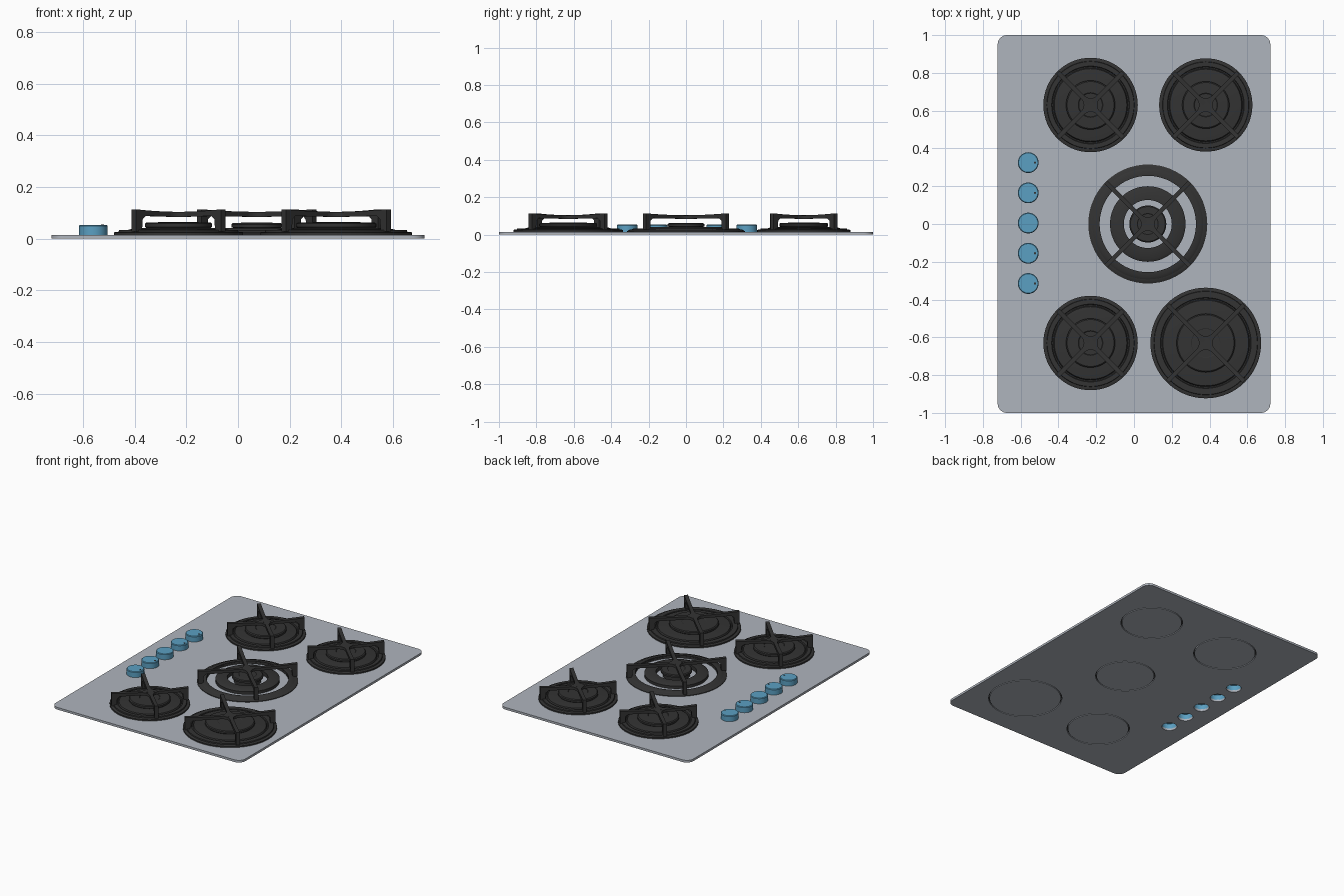
import bpy, bmesh
from math import pi, cos, sin

if "Cube" in bpy.data.objects:
    bpy.data.objects.remove(bpy.data.objects["Cube"])


def material(name, rgb):
    m = bpy.data.materials.new(name)
    m.use_nodes = True
    m.diffuse_color = (*rgb, 1)
    bsdf = m.node_tree.nodes["Principled BSDF"]
    bsdf.inputs["Base Color"].default_value = (*rgb, 1)
    bsdf.inputs["Roughness"].default_value = 0.6
    return m


STEEL = material("brushed steel", (0.43, 0.46, 0.51))
IRON = material("cast iron", (0.033, 0.033, 0.033))
BLUE = material("knob blue", (0.105, 0.35, 0.54))

PLATE_TOP = 0.015


def finish(obj, mat, smooth=True):
    obj.data.materials.append(mat)
    bpy.ops.object.select_all(action='DESELECT')
    obj.select_set(True)
    bpy.context.view_layer.objects.active = obj
    if smooth:
        bpy.ops.object.shade_smooth_by_angle(angle=pi / 6)
    return obj


def mesh_object(name, bm, loc, mat):
    bmesh.ops.recalc_face_normals(bm, faces=bm.faces)
    mesh = bpy.data.meshes.new(name)
    bm.to_mesh(mesh)
    bm.free()
    obj = bpy.data.objects.new(name, mesh)
    bpy.context.collection.objects.link(obj)
    obj.location = loc
    return finish(obj, mat)


def lathe(name, profile, loc, mat, steps=64):
    """Spin a closed (radius, z) outline around the vertical axis."""
    bm = bmesh.new()
    verts = [bm.verts.new((r, 0, z)) for r, z in profile]
    edges = [bm.edges.new((v, verts[(i + 1) % len(verts)])) for i, v in enumerate(verts)]
    bmesh.ops.spin(bm, geom=verts + edges, cent=(0, 0, 0), axis=(0, 0, 1),
                   angle=2 * pi, steps=steps, use_duplicate=False)
    bmesh.ops.remove_doubles(bm, verts=bm.verts, dist=1e-5)
    bmesh.ops.dissolve_degenerate(bm, edges=bm.edges, dist=1e-5)
    return mesh_object(name, bm, loc, mat)


def prism(bm, points, offset):
    """Extrude a flat outline by an offset vector."""
    face = bm.faces.new([bm.verts.new(p) for p in points])
    new = bmesh.ops.extrude_face_region(bm, geom=[face], use_keep_orig=True)
    moved = [g for g in new["geom"] if isinstance(g, bmesh.types.BMVert)]
    bmesh.ops.translate(bm, verts=moved, vec=offset)


def arc(cx, cy, r, start, end, n):
    return [(cx + r * cos(start + (end - start) * i / n),
             cy + r * sin(start + (end - start) * i / n)) for i in range(n + 1)]


def grate(name, x, y, R):
    """Two crossed arched bars with feet, joined by a filleted hub."""
    bm = bmesh.new()
    half, foot, n = 0.012, 0.028, 8
    inner = R - 0.032
    top = [(R * (i / n), 0.104 + 0.01 * (i / n) ** 2) for i in range(-n, n + 1)]
    top = [(r, 0.104 + 0.01 * (r / R) ** 2) for r, _ in top]
    under = [(inner, foot), (inner - 0.004, 0.075), (inner - 0.02, 0.088), (0, 0.084)]
    under += [(-r, z) for r, z in reversed(under[:-1])]
    side = top + [(R, foot)] + under + [(-R, foot)]
    for turn in (pi / 4, 3 * pi / 4):
        c, s = cos(turn), sin(turn)
        pts = [(r * c + half * s, r * s - half * c, z) for r, z in side]
        prism(bm, pts, (-2 * half * s, 2 * half * c, 0))
    # Hub: concave fillets between neighbouring bars
    f, hub = 0.045, []
    for k in range(4):
        a = pi / 2 * k + pi / 2
        d = (half + f) * 2 ** 0.5
        hub += arc(d * cos(a), d * sin(a), f, a - 3 * pi / 4, a - 5 * pi / 4, 6)
    prism(bm, [(px, py, 0.085) for px, py in hub], (0, 0, 0.0185))
    mesh_object(name, bm, (x, y, 0), IRON)


def ring(inner, outer, top):
    """Rounded-shoulder ring outline resting in the plate."""
    return [(inner, 0.01), (outer, 0.01), (outer, top - 0.008),
            (outer - 0.015, top), (inner, top)]


# Burner layout: name, x, y, radius, cap radius
BURNERS = [("back_right", -0.23, 0.63, 0.25, 0.13),
           ("back_left", 0.38, 0.63, 0.247, 0.125),
           ("front_right", -0.23, -0.63, 0.25, 0.13),
           ("front_left", 0.38, -0.63, 0.293, 0.155)]
CENTRE = (0.073, 0.0, 0.315)
KNOB_X = -0.56
KNOB_Y = [0.325 - 0.16 * i for i in range(5)]

# Plate: filled outline with knob holes and narrow burner slots
curve = bpy.data.curves.new("cooktop_plate", 'CURVE')
curve.dimensions, curve.fill_mode, curve.extrude = '2D', 'BOTH', PLATE_TOP / 2


def outline(points):
    spline = curve.splines.new('POLY')
    spline.points.add(len(points) - 1)
    for p, (px, py) in zip(spline.points, points):
        p.co = (px, py, 0, 1)
    spline.use_cyclic_u = True


def circle(cx, cy, r, n=64):
    outline(arc(cx, cy, r, 0, 2 * pi, n)[:-1])


W, L, C = 0.722, 1.0, 0.05
corners = [(1, 1), (-1, 1), (-1, -1), (1, -1)]
outline([p for k, (sx, sy) in enumerate(corners)
         for p in arc(sx * (W - C), sy * (L - C), C, k * pi / 2, (k + 1) * pi / 2, 8)])
for ky in KNOB_Y:
    circle(KNOB_X, ky, 0.048, 32)
slots = [(x, y, R * 0.8) for _, x, y, R, _ in BURNERS] + [(*CENTRE[:2], 0.19)]
for x, y, r in slots:
    circle(x, y, r)
    circle(x, y, r - 0.006)
plate = bpy.data.objects.new("cooktop_plate", curve)
bpy.context.collection.objects.link(plate)
plate.location.z = PLATE_TOP / 2
bpy.ops.object.select_all(action='DESELECT')
plate.select_set(True)
bpy.context.view_layer.objects.active = plate
bpy.ops.object.convert(target='MESH')
finish(bpy.context.object, STEEL)

# Four closed burners: stepped base, raised cap, grate
for name, x, y, R, cap in BURNERS:
    seat = R * 0.8
    base = [(0, 0.01), (R, 0.01), (R, 0.024), (R - 0.006, 0.027), (R - 0.018, 0.027),
            (R - 0.02, 0.034), (seat + 0.006, 0.034), (seat + 0.003, 0.026),
            (seat - 0.003, 0.026), (seat - 0.008, 0.036), (cap + 0.012, 0.042), (0, 0.042)]
    lathe(name + "_burner_base", base, (x, y, 0), IRON)
    lid = [(0, 0.04), (cap - 0.006, 0.04), (cap, 0.046), (cap, 0.058), (cap - 0.006, 0.063),
           (cap * 0.5, 0.064), (cap * 0.48, 0.062), (0, 0.062)]
    lathe(name + "_burner_cap", lid, (x, y, 0), IRON)
    grate(name + "_grate", x, y, R - 0.006)

# Centre burner: open concentric rings around a small cap
cx, cy, R = CENTRE
lathe("centre_outer_ring_base", ring(0.255, R, 0.027), (cx, cy, 0), IRON)
lathe("centre_outer_ring_rim", ring(0.256, R - 0.02, 0.034), (cx, cy, 0), IRON)
lathe("centre_flame_ring", ring(0.127, 0.2, 0.042), (cx, cy, 0), IRON)
lathe("centre_burner_cap", [(0, 0.01), (0.085, 0.01), (0.085, 0.04), (0.098, 0.044),
                            (0.098, 0.056), (0.092, 0.061), (0.055, 0.062), (0.052, 0.06),
                            (0, 0.06)], (cx, cy, 0), IRON)
grate("centre_grate", cx, cy, R)

# Hollow control knobs with small pointer dots
for i, ky in enumerate(KNOB_Y):
    lathe(f"knob_{i + 1}", [(0.048, 0.012), (0.055, 0.012), (0.055, 0.05), (0.051, 0.054),
                            (0, 0.054), (0, 0.048), (0.048, 0.048)], (KNOB_X, ky, 0), BLUE, 40)
    if i != 2:
        lathe(f"knob_dot_{i + 1}", [(0, 0.052), (0.006, 0.052), (0.006, 0.055), (0, 0.055)],
              (KNOB_X + 0.036, ky, 0), IRON, 12)
